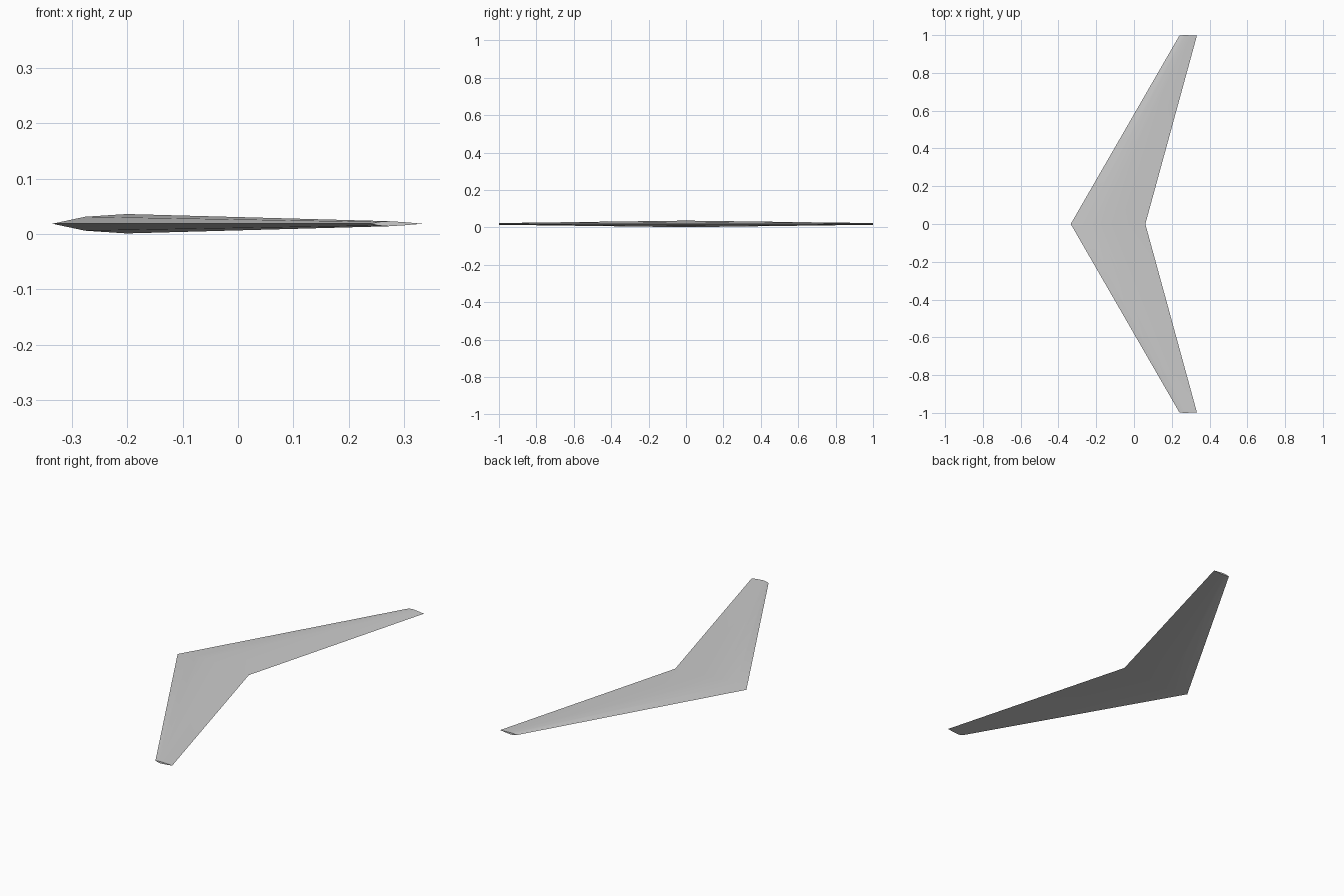
import bpy
import bmesh
from math import radians

cube = bpy.data.objects.get("Cube")
if cube:
    bpy.data.objects.remove(cube, do_unlink=True)

paint = bpy.data.materials.new("light_grey")
paint.use_nodes = True
GREY = (0.6, 0.6, 0.6, 1)
paint.diffuse_color = GREY
paint.node_tree.nodes["Principled BSDF"].inputs["Base Color"].default_value = GREY

MID_Z = 0.0185
# upper half of the airfoil: (chord fraction, thickness fraction)
UPPER = [(0, 0), (0.15, 0.72), (0.34, 1), (0.65, 0.61), (1, 0)]
LOWER = [(c, -t) for c, t in UPPER[-2:0:-1]]
# stations along the span: y, leading edge x, trailing edge x, half thickness
TIP = (0.997, 0.24, 0.333, 0.0046)
ROOT = (0, -0.335, 0.06, 0.0175)


def add_section(bm, station, side):
    y, lead, trail, half = station
    ring = []
    for c, t in UPPER + LOWER:
        bulge = 0.003 * abs(t) if y else 0      # tip is slightly rounded
        ring.append(bm.verts.new((lead + c * (trail - lead),
                                  side * (y + bulge), MID_Z + t * half)))
    return ring


# swept wing: skin lofted tip to root to tip
bm = bmesh.new()
rings = [add_section(bm, TIP, -1), add_section(bm, ROOT, 1), add_section(bm, TIP, 1)]
count = len(rings[0])
for a, b in zip(rings, rings[1:]):
    for i in range(count):
        j = (i + 1) % count
        bm.faces.new((a[i], a[j], b[j], b[i]))

# tip caps, built as strips between upper and lower skin
for ring in (rings[0], rings[-1]):
    for i in range(len(UPPER) - 1):
        quad = [ring[i], ring[i + 1], ring[-i - 1], ring[-i % count]]
        bm.faces.new(list(dict.fromkeys(quad)))
bmesh.ops.recalc_face_normals(bm, faces=bm.faces)

mesh = bpy.data.meshes.new("swept_wing")
bm.to_mesh(mesh)
bm.free()
mesh.materials.append(paint)
wing = bpy.data.objects.new("swept_wing", mesh)
bpy.context.collection.objects.link(wing)
bpy.context.view_layer.objects.active = wing
wing.select_set(True)
bpy.ops.object.shade_smooth_by_angle(angle=radians(20))
